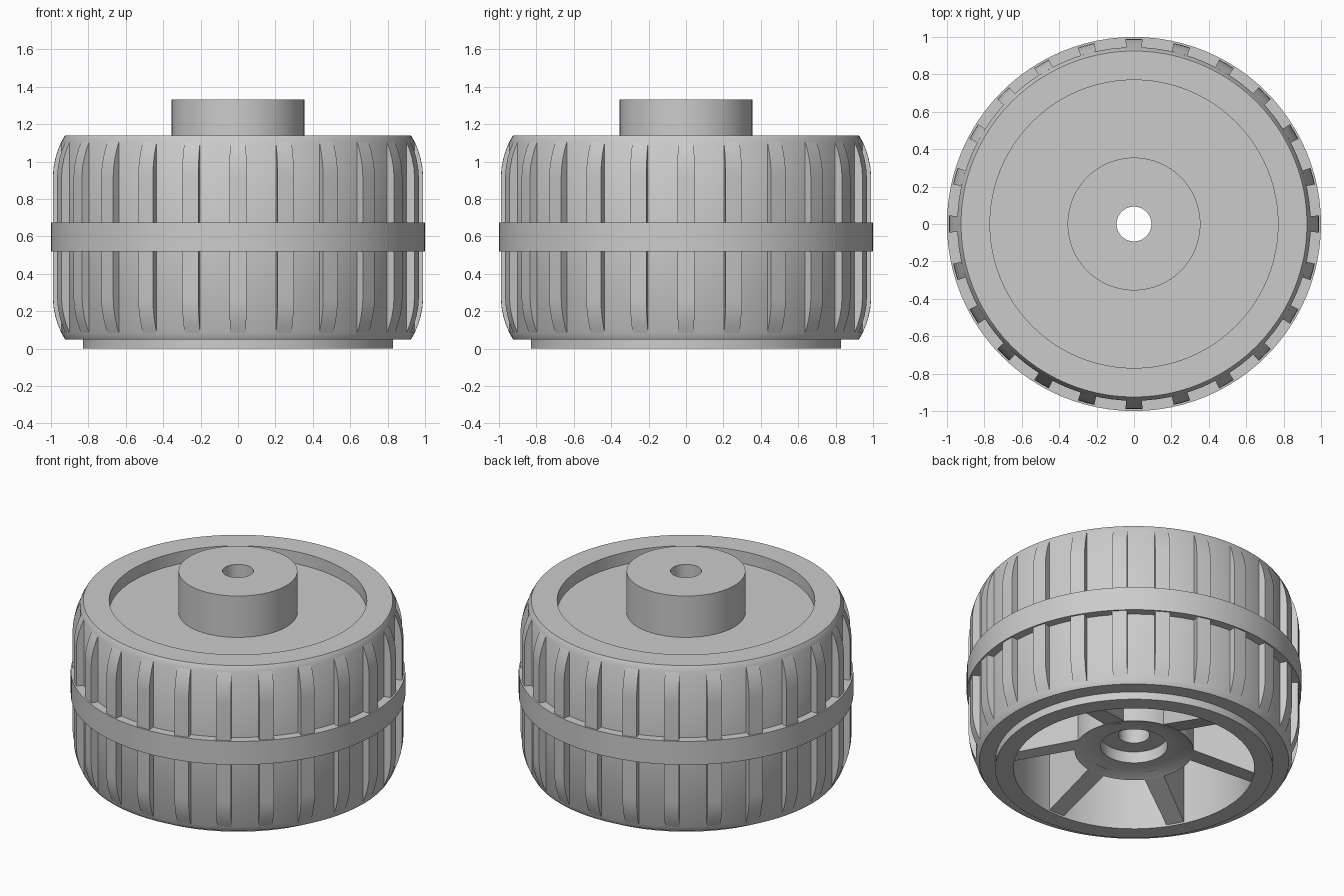
import bpy
import bmesh
from math import cos, sin, tau, radians

if "Cube" in bpy.data.objects:
    bpy.data.objects.remove(bpy.data.objects["Cube"])

grey = bpy.data.materials.new("plain grey")
grey.use_nodes = True
grey.diffuse_color = (0.6, 0.6, 0.6, 1)
grey.node_tree.nodes["Principled BSDF"].inputs["Base Color"].default_value = grey.diffuse_color


def finish(bm, name):
    bmesh.ops.recalc_face_normals(bm, faces=bm.faces)
    mesh = bpy.data.meshes.new(name)
    bm.to_mesh(mesh)
    bm.free()
    mesh.materials.append(grey)
    obj = bpy.data.objects.new(name, mesh)
    bpy.context.collection.objects.link(obj)
    bpy.ops.object.select_all(action="DESELECT")
    obj.select_set(True)
    bpy.context.view_layer.objects.active = obj
    bpy.ops.object.shade_smooth_by_angle(angle=radians(30))
    return obj


def sweep(bm, profile, start=0.0, end=tau, steps=96):
    """Turn a closed (radius, height) profile about z, capping partial turns."""
    full = end - start >= tau - 1e-6
    rings = []
    for i in range(steps if full else steps + 1):
        a = start + (end - start) * i / steps
        rings.append([bm.verts.new((r * cos(a), r * sin(a), z)) for r, z in profile])
    n = len(profile)
    for i in range(steps):
        a, b = rings[i], rings[(i + 1) % len(rings)]
        for j in range(n):
            k = (j + 1) % n
            bm.faces.new((a[j], b[j], b[k], a[k]))
    if not full:
        bm.faces.new(rings[0])
        bm.faces.new(rings[-1])


# Wheel body: hub, bore, dished top, hollow underside and plain tread wall
WALL = 0.945
BOTTOM, TOP = 0.05, 1.14
body = [(0.093, 0.23), (0.2, 0.23), (0.2, 0.155), (0.276, 0.155), (0.355, 0.125),
        (0.355, 0.95), (0.72, 0.95), (0.72, 0), (0.83, 0), (0.83, BOTTOM),
        (0.925, BOTTOM), (WALL, 0.085), (WALL, 1.105), (0.925, TOP), (0.77, TOP),
        (0.77, 1.06), (0.355, 1.06), (0.355, 1.333), (0.093, 1.333)]
bm = bmesh.new()
sweep(bm, body)
finish(bm, "wheel_body")

# Narrow tread ribs: rounded shoulders, mirrored about mid height
shoulder = [(WALL, 0.085), (0.962, 0.125), (0.976, 0.17), (0.986, 0.22), (0.99, 0.27)]
rib = shoulder + [(r, BOTTOM + TOP - z) for r, z in reversed(shoulder)]
rib = [(0.93, 0.1)] + rib + [(0.93, 1.09)]
COUNT = 24
half_width = 0.045 / 0.99
bm = bmesh.new()
for i in range(COUNT):
    a = tau * i / COUNT
    sweep(bm, rib, a - half_width, a + half_width, 2)
finish(bm, "tread_ribs")

# Raised centre band
bm = bmesh.new()
sweep(bm, [(0.93, 0.52), (1.0, 0.52), (1.0, 0.675), (0.93, 0.675)])
finish(bm, "centre_band")

# Six deep spokes, sloping inward from the rim to the hub
bm = bmesh.new()
for i in range(6):
    a = radians(30 + 60 * i)
    sides = []
    for side in (-1, 1):
        corners = []
        for r, w, z in ((0.3, 0.062, 0.144), (0.74, 0.055, 0.005),
                        (0.74, 0.055, 0.97), (0.3, 0.062, 0.97)):
            w *= side
            corners.append(bm.verts.new((r * cos(a) - w * sin(a), r * sin(a) + w * cos(a), z)))
        sides.append(corners)
    left, right = sides
    bm.faces.new(left)
    bm.faces.new(right)
    for j in range(4):
        k = (j + 1) % 4
        bm.faces.new((left[j], left[k], right[k], right[j]))
finish(bm, "spokes")
